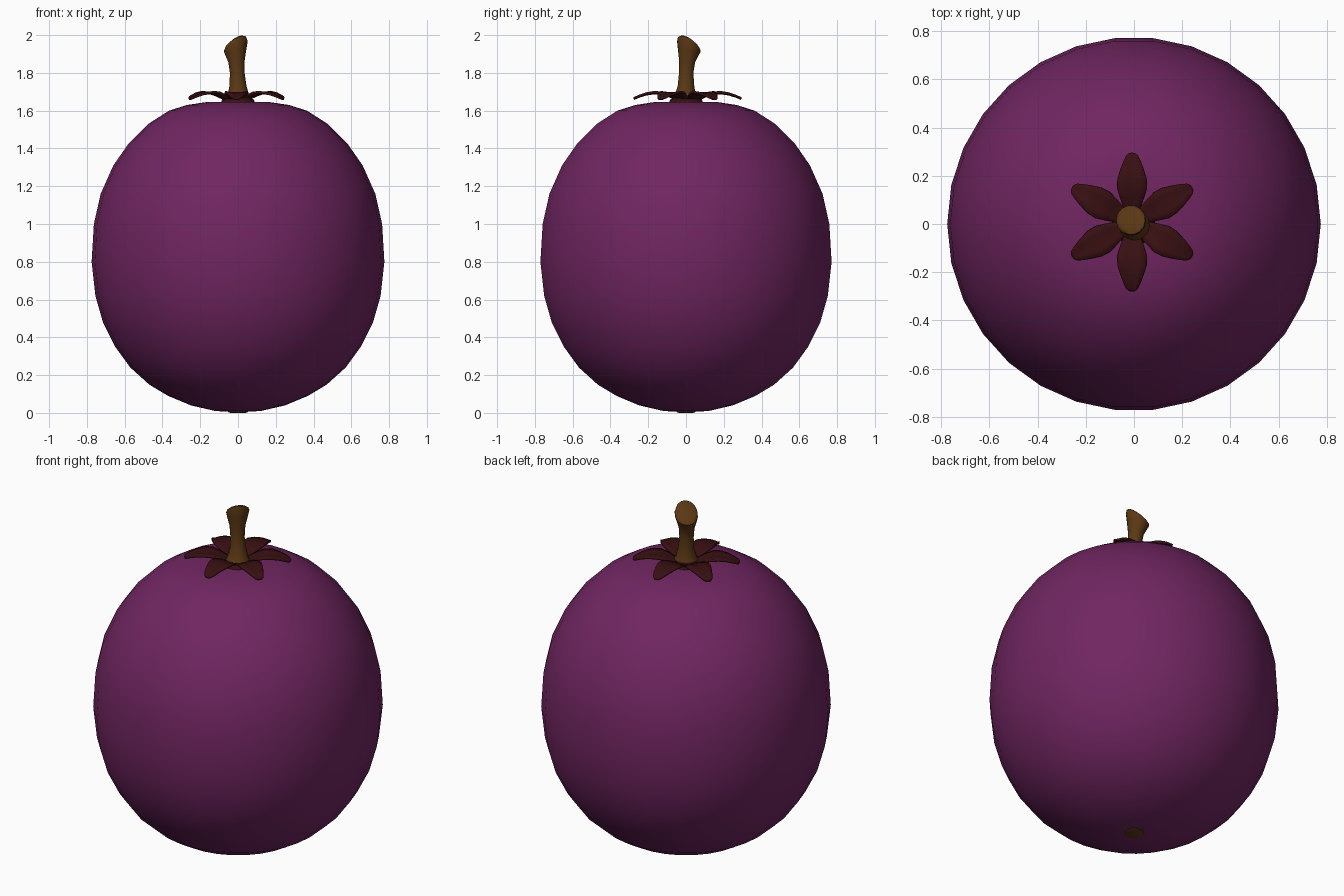
import bpy, bmesh, math
from mathutils import Vector, Matrix

cube = bpy.data.objects.get("Cube")
if cube:
    bpy.data.objects.remove(cube, do_unlink=True)


def material(name, rgb):
    m = bpy.data.materials.new(name)
    m.use_nodes = True
    m.diffuse_color = (*rgb, 1)
    m.node_tree.nodes["Principled BSDF"].inputs["Base Color"].default_value = (*rgb, 1)
    return m


def finish(bm, name, mat, angle=60):
    bmesh.ops.recalc_face_normals(bm, faces=bm.faces)
    mesh = bpy.data.meshes.new(name)
    bm.to_mesh(mesh)
    bm.free()
    mesh.materials.append(mat)
    obj = bpy.data.objects.new(name, mesh)
    bpy.context.collection.objects.link(obj)
    bpy.ops.object.select_all(action='DESELECT')
    obj.select_set(True)
    bpy.context.view_layer.objects.active = obj
    bpy.ops.object.shade_smooth_by_angle(angle=math.radians(angle))
    return obj


def loft(bm, rings):
    """Skin a list of equal-length point rings and cap both ends."""
    loops = [[bm.verts.new(p) for p in ring] for ring in rings]
    for a, b in zip(loops, loops[1:]):
        for i in range(len(a)):
            j = (i + 1) % len(a)
            bm.faces.new((a[i], a[j], b[j], b[i]))
    bm.faces.new(loops[0][::-1])
    bm.faces.new(loops[-1])


def circle(radius, z, sides, centre=(0, 0), slant=0):
    """Ring of points; slant lowers the side facing -x +y."""
    pts = []
    for i in range(sides):
        t = math.tau * i / sides
        x, y = radius * math.cos(t), radius * math.sin(t)
        pts.append((x + centre[0], y + centre[1], z - slant * (y - x)))
    return pts


skin = material("purple skin", (0.162, 0.019, 0.119))
leaf = material("dark maroon leaf", (0.04, 0.005, 0.006))
wood = material("brown stem", (0.105, 0.039, 0.007))

# Fruit body
profile = [(0.05, 0.006), (0.12, 0.01), (0.25, 0.04), (0.37, 0.09), (0.47, 0.15),
           (0.57, 0.24), (0.65, 0.35), (0.715, 0.48), (0.755, 0.62), (0.775, 0.8),
           (0.763, 1.0), (0.727, 1.16), (0.66, 1.31), (0.58, 1.425), (0.475, 1.53),
           (0.365, 1.6), (0.27, 1.63), (0.17, 1.645), (0.06, 1.643)]
bm = bmesh.new()
loft(bm, [circle(r, z, 30) for r, z in profile])
finish(bm, "fruit_body", skin)

# Blossom scar under the fruit
bm = bmesh.new()
loft(bm, [circle(0.04, 0, 10), circle(0.053, 0.004, 10), circle(0.053, 0.012, 10)])
finish(bm, "blossom_scar", wood)

# Six arched sepals: distance out, half width, height
outline = [(0.02, 0.03, 1.652), (0.06, 0.036, 1.66), (0.1, 0.05, 1.678),
           (0.14, 0.062, 1.69), (0.18, 0.06, 1.692), (0.22, 0.048, 1.686),
           (0.255, 0.035, 1.675), (0.275, 0.025, 1.667), (0.285, 0.012, 1.662)]
bm = bmesh.new()
for k in range(6):
    turn = Matrix.Rotation(math.radians(30 + 60 * k), 3, 'Z')
    rows = []
    for r, w, z in outline:
        row = []
        for s in (-1, -0.5, 0, 0.5, 1):
            p = turn @ Vector((r, s * w, z + 0.1 * w * (s * s)))
            row.append(bm.verts.new(p + Vector((-0.008, 0.008, 0))))
        rows.append(row)
    for a, b in zip(rows, rows[1:]):
        for i in range(4):
            bm.faces.new((a[i], b[i], b[i + 1], a[i + 1]))
sepals = finish(bm, "sepals", leaf)
solid = sepals.modifiers.new("thickness", 'SOLIDIFY')
solid.thickness = 0.012
solid.offset = 0

# Calyx disc joining the sepals
bm = bmesh.new()
loft(bm, [circle(0.09, 1.64, 12), circle(0.085, 1.658, 12), circle(0.06, 1.668, 12)])
finish(bm, "calyx_disc", leaf)

# Woody stem, flared at both ends with a slanted cut
stem = [(0.07, 1.655, 0.004, -0.008, 0), (0.058, 1.68, 0.002, -0.005, 0),
        (0.045, 1.73, 0, 0, 0), (0.039, 1.8, -0.004, 0.001, 0),
        (0.043, 1.86, -0.008, 0.006, 0.1), (0.056, 1.91, -0.012, 0.012, 0.25),
        (0.063, 1.94, -0.012, 0.015, 0.4), (0.058, 1.955, -0.012, 0.014, 0.5),
        (0.045, 1.963, -0.011, 0.013, 0.55)]
bm = bmesh.new()
loft(bm, [circle(r, z, 14, (x, y), s) for r, z, x, y, s in stem])
finish(bm, "stem", wood, 50)
